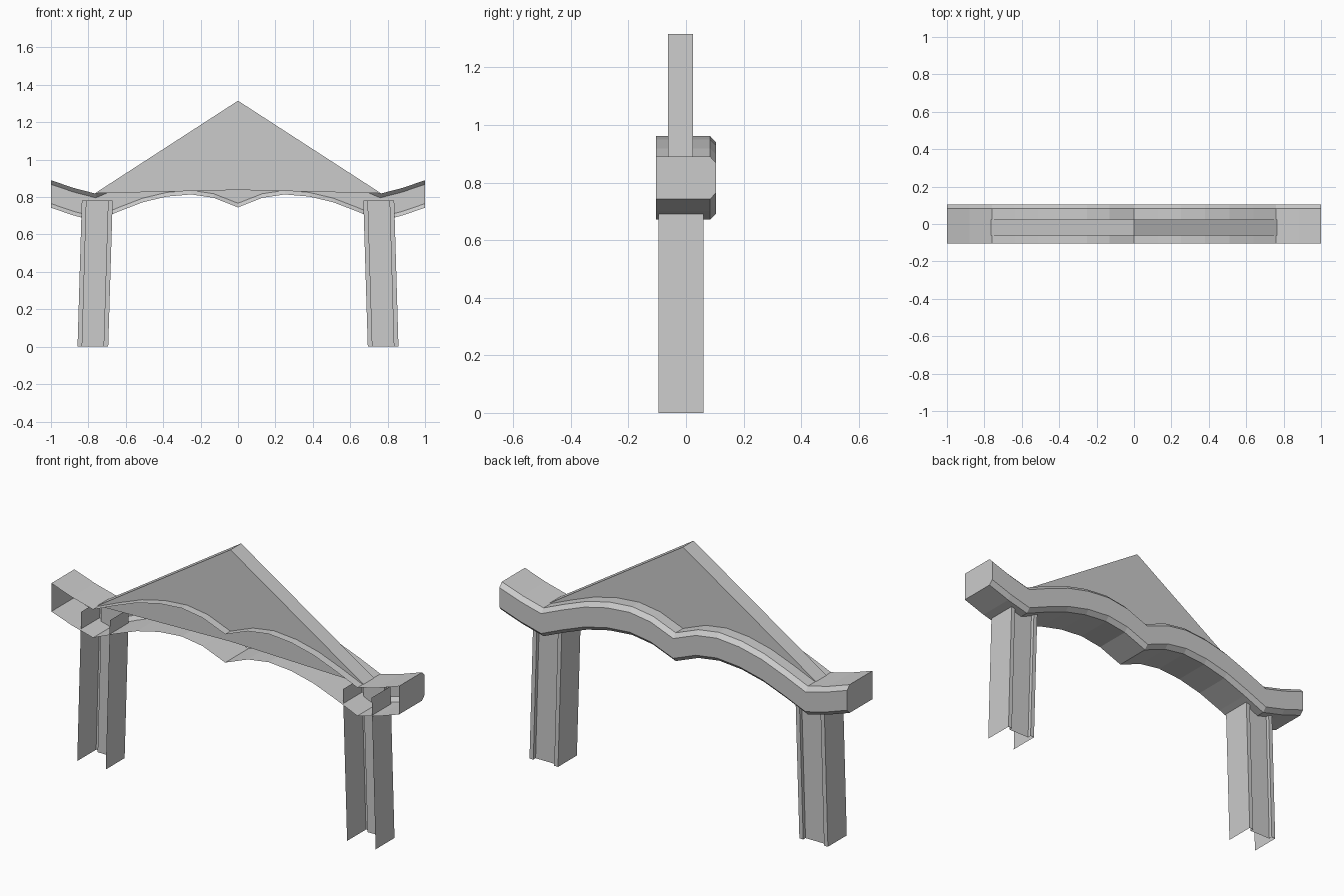
import bpy, bmesh

if "Cube" in bpy.data.objects:
    bpy.data.objects.remove(bpy.data.objects["Cube"])


def make_object(name, bm, mirror=False):
    mesh = bpy.data.meshes.new(name)
    bm.to_mesh(mesh)
    bm.free()
    ob = bpy.data.objects.new(name, mesh)
    bpy.context.collection.objects.link(ob)
    if mirror:
        mod = ob.modifiers.new("mirror", 'MIRROR')
        mod.use_mirror_merge = False
    return ob


def loft(sections, caps=False):
    """Skin open sections that all have the same number of points."""
    bm = bmesh.new()
    rows = [[bm.verts.new(p) for p in s] for s in sections]
    for a, b in zip(rows, rows[1:]):
        for i in range(len(a) - 1):
            bm.faces.new((a[i], a[i + 1], b[i + 1], b[i]))
    if caps:
        bm.faces.new(rows[0][::-1])
        bm.faces.new(rows[-1])
    return bm


# Wavy beam: open at the front, chamfered along the back edges
half = [(0, .745), (.13, .796), (.25, .814), (.38, .803), (.51, .772),
        (.64, .722), (.76, .671), (.88, .702), (1, .743)]
curve = [(-x, z) for x, z in half[:0:-1]] + half
section = [(-.105, 0), (.084, 0), (.105, .022), (.105, .125),
           (.084, .147), (-.105, .147)]
make_object("beam", loft([[(x, y, z + h) for y, h in section]
                          for x, z in curve], caps=True))


# Legs: channels open at the front with a recessed back panel, leaning inward
def leg_section(inner, outer, z, lip=.022):
    a, b = inner + lip, outer - lip
    path = [(outer, -.095), (outer, .06), (b, .06), (b, .041),
            (a, .041), (a, .06), (inner, .06), (inner, -.095)]
    return [(x, y, z) for x, y in path]


make_object("legs", loft([leg_section(.694, .858, 0),
                          leg_section(.670, .835, .782)]), mirror=True)

# Triangular gable panel standing on the beam
outline = [(.765, .82), (0, 1.315), (-.765, .82), (0, .838)]
bm = bmesh.new()
front = [bm.verts.new((x, -.062, z)) for x, z in outline]
back = [bm.verts.new((x, .025, z)) for x, z in outline]
bm.faces.new(front)
bm.faces.new(back[::-1])
for i in range(2):
    bm.faces.new((front[i + 1], front[i], back[i], back[i + 1]))
make_object("gable_panel", bm)
